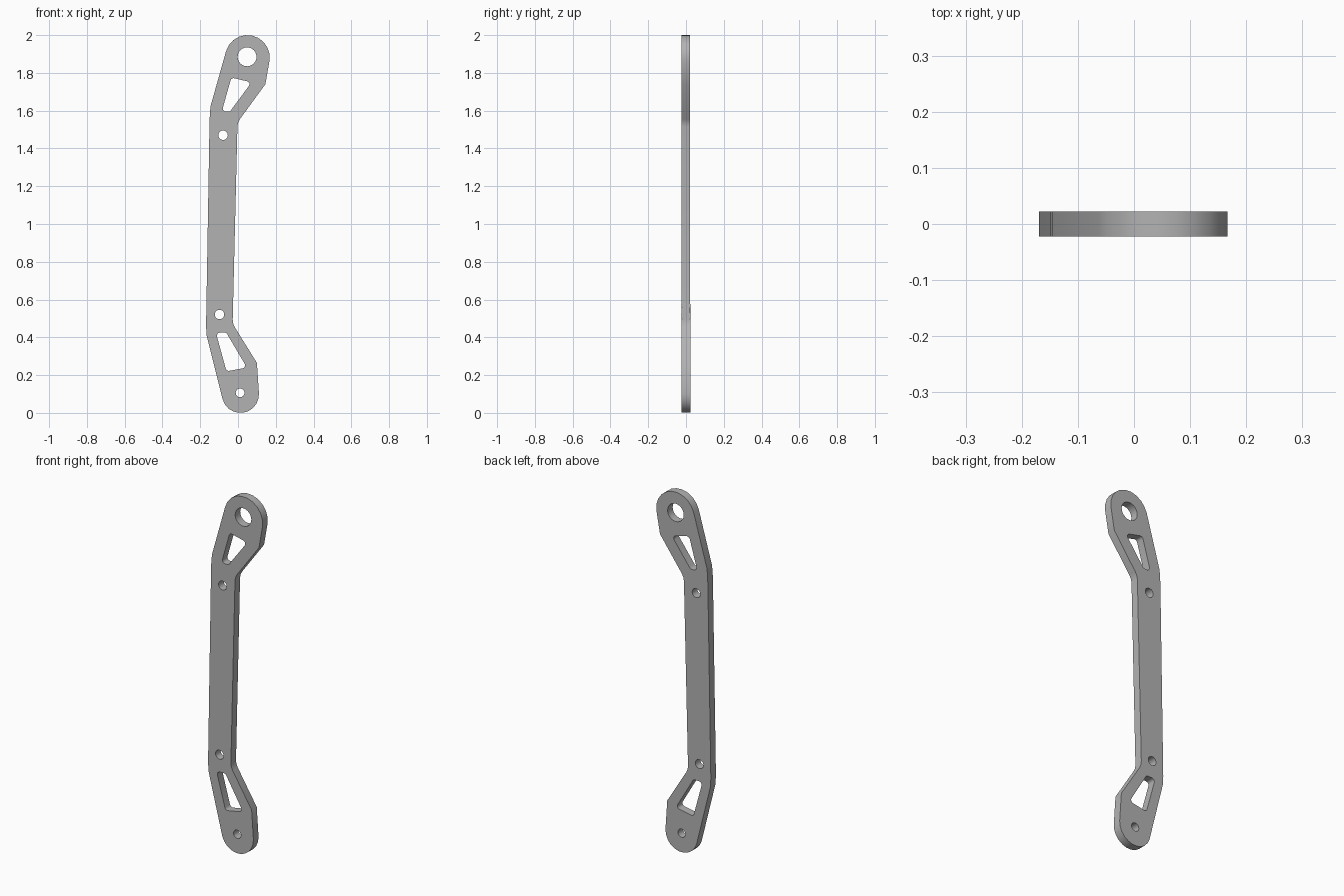
import bpy
from math import radians, cos, sin, pi
from mathutils import Vector

cube = bpy.data.objects.get("Cube")
if cube:
    bpy.data.objects.remove(cube, do_unlink=True)

THICKNESS = 0.045


def arc(cx, cz, r, start, end, steps):
    """Points along a circular arc, angles in degrees."""
    angles = [radians(start + (end - start) * i / steps) for i in range(steps + 1)]
    return [(cx + r * cos(a), cz + r * sin(a)) for a in angles]


def circle(cx, cz, r, steps=24):
    return arc(cx, cz, r, 0, 360, steps)[:-1]


def rounded(corners, r, steps=4):
    """Closed polygon with each corner replaced by a tangent fillet."""
    points = []
    for i, c in enumerate(corners):
        p = Vector(c)
        a = (Vector(corners[i - 1]) - p).normalized()
        b = (Vector(corners[(i + 1) % len(corners)]) - p).normalized()
        half = a.angle(b) / 2
        centre = p + (a + b).normalized() * (r / sin(half))
        first = p + a * (r * cos(half) / sin(half)) - centre
        turn = first.angle_signed(p + b * (r * cos(half) / sin(half)) - centre)
        start = Vector((1, 0)).angle_signed(first)
        # angle_signed is clockwise positive
        points += arc(*centre, r, -start * 180 / pi,
                      -(start + turn) * 180 / pi, steps)
    return points


# Outer outline: rounded ends joined by a slim, cranked bar
outline = (
    arc(0.05, 1.882, 0.118, -8, 164, 10)
    + [(-0.145, 1.625), (-0.149, 1.585), (-0.151, 1.52),
       (-0.168, 0.52), (-0.169, 0.46), (-0.166, 0.41)]
    + arc(0.013, 0.098, 0.098, 195, 363, 10)
    + [(0.10, 0.265), (-0.018, 0.455), (-0.026, 0.475), (-0.028, 0.495),
       (-0.003, 1.515), (0.0, 1.535), (0.01, 1.555), (0.145, 1.74)]
)

# Bolt holes and lightening windows
cutouts = [
    circle(0.048, 1.885, 0.05),
    circle(-0.079, 1.47, 0.025),
    circle(-0.098, 0.521, 0.025),
    circle(0.011, 0.106, 0.023),
    rounded([(-0.035, 1.775), (0.072, 1.75), (-0.043, 1.595), (-0.086, 1.595)], 0.016),
    rounded([(-0.117, 0.425), (-0.062, 0.425), (0.047, 0.24), (-0.061, 0.22)], 0.016),
]

# Flat filled profile, extruded to the plate thickness
curve = bpy.data.curves.new("link_plate_profile", "CURVE")
curve.dimensions = "2D"
curve.fill_mode = "BOTH"
curve.extrude = THICKNESS / 2
for loop in [outline] + cutouts:
    spline = curve.splines.new("POLY")
    spline.points.add(len(loop) - 1)
    for point, (x, z) in zip(spline.points, loop):
        point.co = (x, z, 0, 1)
    spline.use_cyclic_u = True

plate = bpy.data.objects.new("link_plate", curve)
bpy.context.collection.objects.link(plate)
plate.rotation_euler.x = pi / 2

bpy.ops.object.select_all(action="DESELECT")
plate.select_set(True)
bpy.context.view_layer.objects.active = plate
bpy.ops.object.convert(target="MESH")
plate = bpy.context.object
plate.name = "link_plate"
bpy.ops.object.transform_apply(location=False, rotation=True, scale=True)

# Weld caps to walls and make normals consistent
bpy.ops.object.mode_set(mode="EDIT")
bpy.ops.mesh.select_all(action="SELECT")
bpy.ops.mesh.remove_doubles(threshold=0.0001)
bpy.ops.mesh.normals_make_consistent(inside=False)
bpy.ops.object.mode_set(mode="OBJECT")
bpy.ops.object.shade_smooth_by_angle(angle=radians(30))

# Plain grey metal
grey = bpy.data.materials.new("plain_grey")
grey.use_nodes = True
colour = (0.45, 0.45, 0.45, 1)
grey.diffuse_color = colour
grey.node_tree.nodes["Principled BSDF"].inputs["Base Color"].default_value = colour
plate.data.materials.clear()
plate.data.materials.append(grey)
